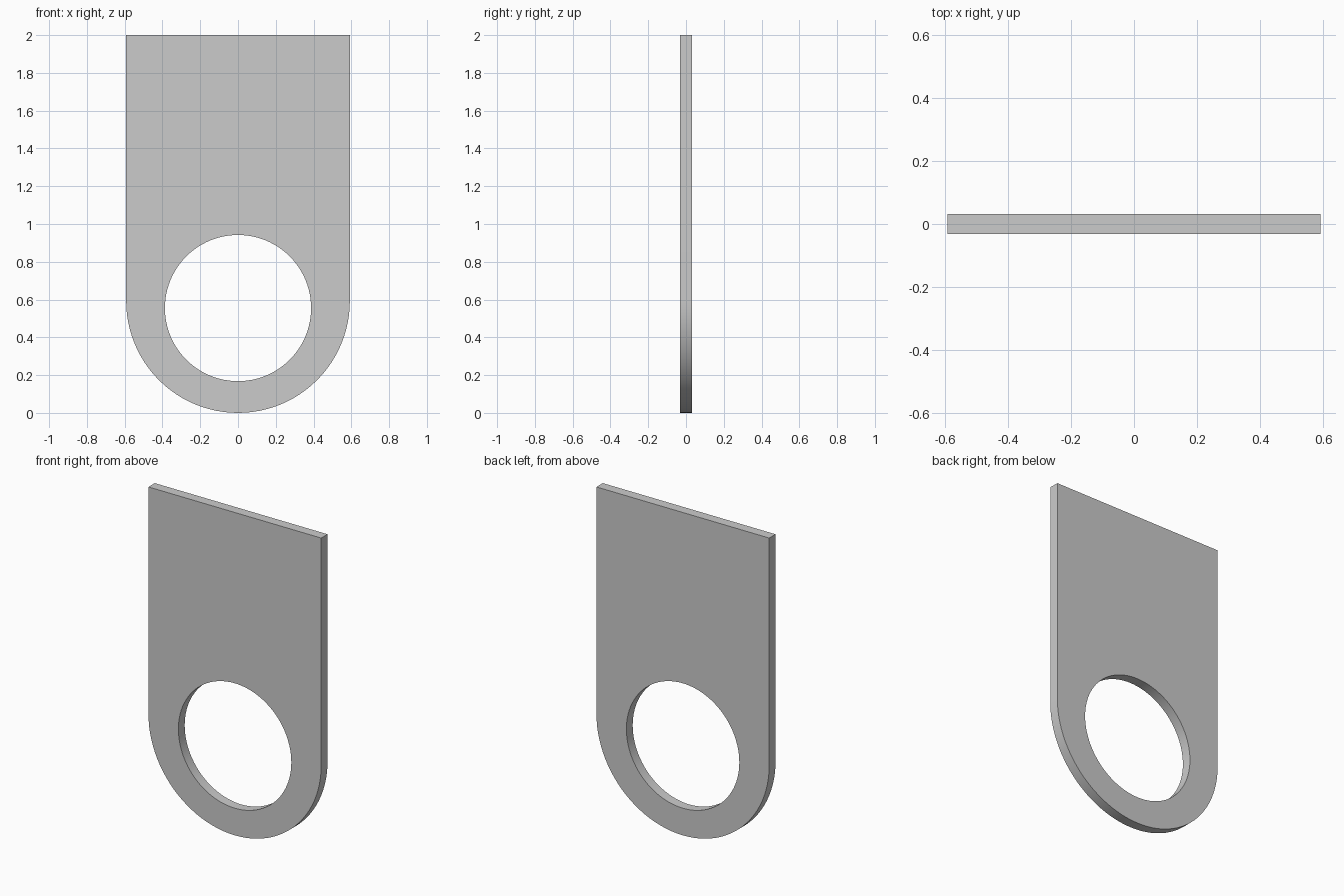
import bpy, bmesh
from math import sin, cos, pi, radians

if "Cube" in bpy.data.objects:
    bpy.data.objects.remove(bpy.data.objects["Cube"])

HALF_W, HEIGHT, THICK = 0.592, 2.0, 0.062
HOLE_R, HOLE_Z = 0.387, 0.555
SEGS = 96


def arc(radius, cz, start, end, steps):
    return [(radius * cos(start + (end - start) * i / steps),
             cz + radius * sin(start + (end - start) * i / steps))
            for i in range(steps + 1)]


def add_loop(bm, points):
    verts = [bm.verts.new((x, -THICK / 2, z)) for x, z in points]
    return [bm.edges.new((v, verts[(i + 1) % len(verts)])) for i, v in enumerate(verts)]


bm = bmesh.new()

# Plate outline: square top, half-round bottom
outline = arc(HALF_W, HALF_W, -pi, 0, SEGS // 2) + [(HALF_W, HEIGHT), (-HALF_W, HEIGHT)]
# Round hole
hole = arc(HOLE_R, HOLE_Z, 0, 2 * pi, SEGS)[:-1]

edges = add_loop(bm, outline) + add_loop(bm, hole)
bmesh.ops.triangle_fill(bm, edges=edges, use_beauty=True, normal=(0, -1, 0))

# Give the plate its thickness
ret = bmesh.ops.extrude_face_region(bm, geom=bm.faces[:], use_keep_orig=True)
top = [g for g in ret["geom"] if isinstance(g, bmesh.types.BMVert)]
bmesh.ops.translate(bm, verts=top, vec=(0, THICK, 0))
bmesh.ops.recalc_face_normals(bm, faces=bm.faces[:])

mesh = bpy.data.meshes.new("eyelet_plate")
bm.to_mesh(mesh)
bm.free()
plate = bpy.data.objects.new("eyelet_plate", mesh)
bpy.context.collection.objects.link(plate)

bpy.context.view_layer.objects.active = plate
plate.select_set(True)
bpy.ops.object.shade_smooth_by_angle(angle=radians(30))
